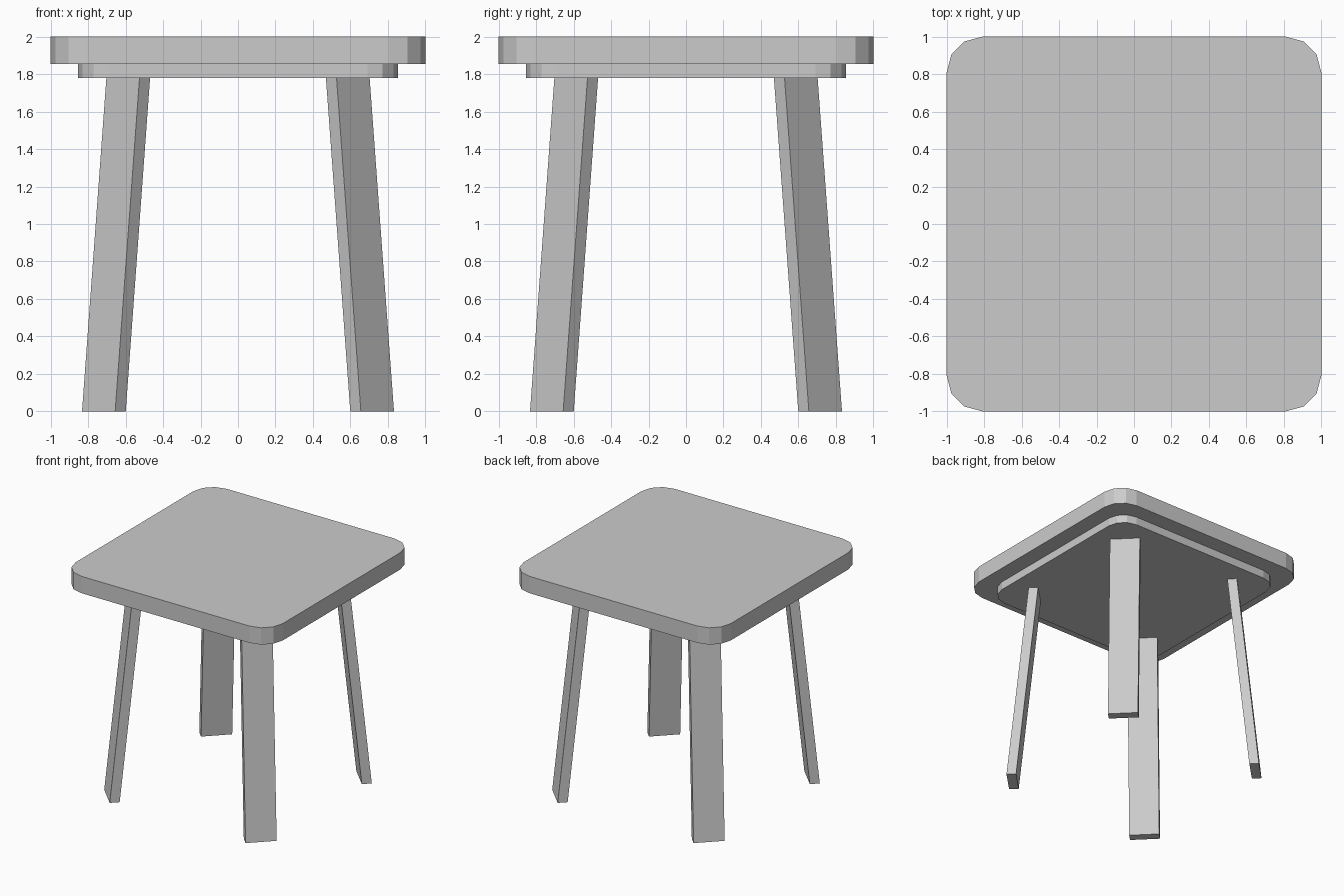
import bpy
import math

if "Cube" in bpy.data.objects:
    bpy.data.objects.remove(bpy.data.objects["Cube"])

def prism(name, bottom, top, z0, z1):
    """Solid between two matching counter-clockwise outlines."""
    n = len(bottom)
    verts = [(x, y, z0) for x, y in bottom] + [(x, y, z1) for x, y in top]
    faces = [tuple(reversed(range(n))), tuple(range(n, 2 * n))]
    faces += [(i, (i + 1) % n, n + (i + 1) % n, n + i) for i in range(n)]
    mesh = bpy.data.meshes.new(name)
    mesh.from_pydata(verts, [], faces)
    obj = bpy.data.objects.new(name, mesh)
    bpy.context.collection.objects.link(obj)
    return obj

def rounded_square(half, radius, segments=3):
    pts = []
    for quarter in range(4):
        a0 = quarter * math.pi / 2
        mid = a0 + math.pi / 4
        c = (half - radius) * math.sqrt(2)
        for i in range(segments + 1):
            a = a0 + i * math.pi / 2 / segments
            pts.append((c * math.cos(mid) + radius * math.cos(a),
                        c * math.sin(mid) + radius * math.sin(a)))
    return pts

def leg_section(angle, dist, width=0.25, depth=0.08):
    """Rectangle whose wide side faces outward along the diagonal."""
    c, s = math.cos(angle), math.sin(angle)
    corners = [(-depth / 2, -width / 2), (depth / 2, -width / 2),
               (depth / 2, width / 2), (-depth / 2, width / 2)]
    return [((dist + u) * c - v * s, (dist + u) * s + v * c) for u, v in corners]

# Seat slab and the smaller support panel under it
seat = rounded_square(1.0, 0.19)
prism("seat", seat, seat, 1.853, 2.0)
panel = rounded_square(0.853, 0.162)
prism("under_seat_panel", panel, panel, 1.78, 1.853)

# Four splayed legs set on the diagonals
names = ["back_right_leg", "back_left_leg", "front_left_leg", "front_right_leg"]
for i, name in enumerate(names):
    a = math.pi / 4 + i * math.pi / 2
    prism(name, leg_section(a, 0.716 * math.sqrt(2)),
          leg_section(a, 0.586 * math.sqrt(2)), 0.0, 1.78)
